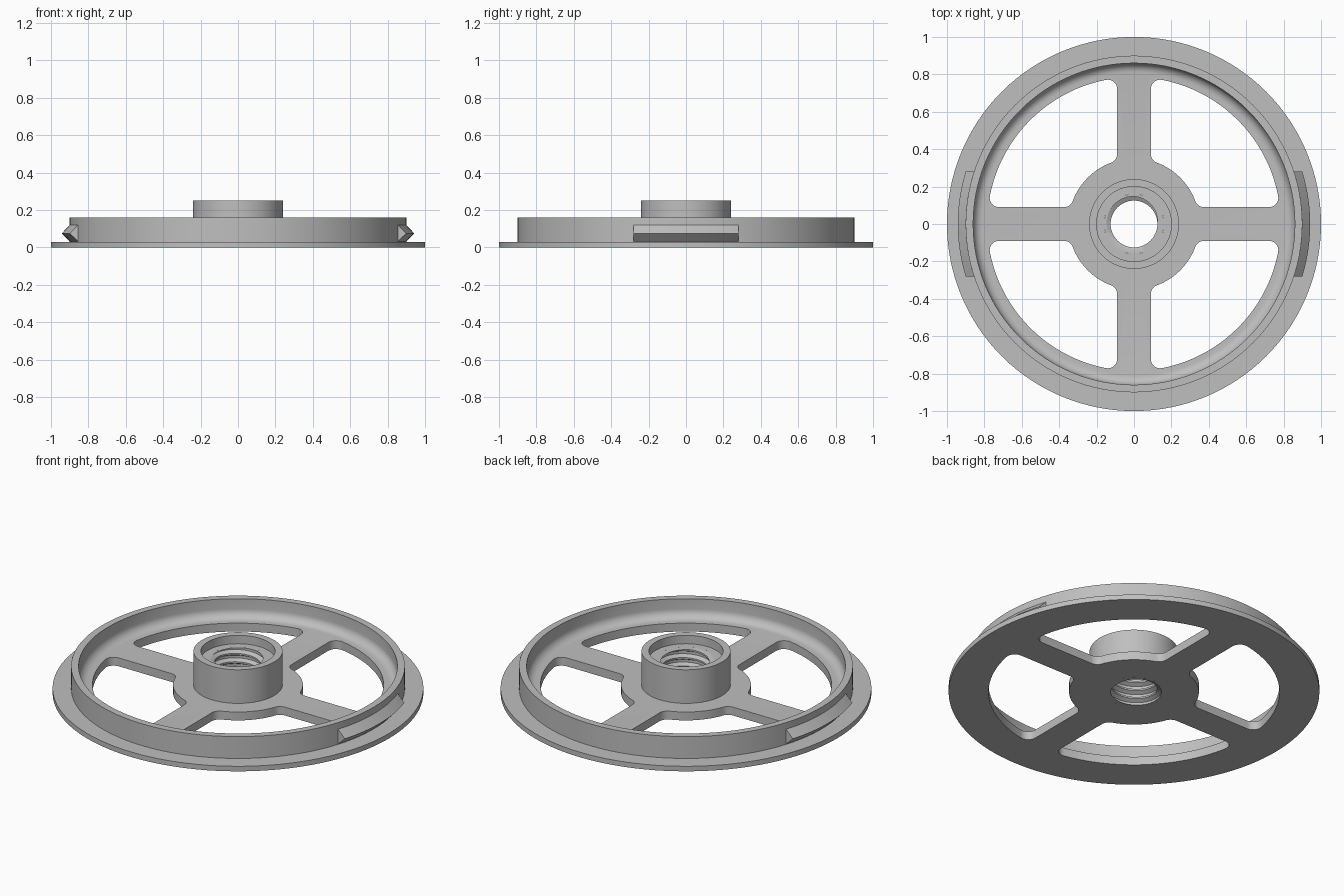
import bpy, bmesh, math
from math import sin, cos, pi, sqrt, atan2

if "Cube" in bpy.data.objects:
    bpy.data.objects.remove(bpy.data.objects["Cube"])

grey = bpy.data.materials.new("mid_grey")
grey.diffuse_color = (0.52, 0.52, 0.52, 1)
grey.use_nodes = True
grey.node_tree.nodes["Principled BSDF"].inputs["Base Color"].default_value = grey.diffuse_color


def make(name, verts, faces, merge=True):
    me = bpy.data.meshes.new(name)
    me.from_pydata(verts, [], faces)
    bm = bmesh.new()
    bm.from_mesh(me)
    if merge:
        bmesh.ops.remove_doubles(bm, verts=bm.verts, dist=1e-5)
    bmesh.ops.recalc_face_normals(bm, faces=bm.faces)
    bm.to_mesh(me)
    bm.free()
    me.materials.append(grey)
    ob = bpy.data.objects.new(name, me)
    bpy.context.collection.objects.link(ob)
    return ob


def select(ob):
    bpy.ops.object.select_all(action='DESELECT')
    ob.select_set(True)
    bpy.context.view_layer.objects.active = ob


def smooth(ob):
    select(ob)
    bpy.ops.object.shade_smooth_by_angle(angle=math.radians(30))


def grid_faces(rows, cols, closed=False):
    """Quads between consecutive rows of points."""
    last = cols if closed else cols - 1
    return [(i * cols + j, i * cols + (j + 1) % cols,
             (i + 1) * cols + (j + 1) % cols, (i + 1) * cols + j)
            for i in range(rows - 1) for j in range(last)]


# Wheel body: turned profile with flange, rim wall, cove, web and hub
BORE, FLOOR, WEB, COVE = 0.16, 0.20, 0.05, 0.05
profile = [(BORE, 0), (1.0, 0), (1.0, 0.03), (0.9, 0.03), (0.9, 0.16), (0.86, 0.16)]
profile += [(0.86 - COVE + COVE * cos(a), WEB + COVE - COVE * sin(a))
            for a in (pi / 2 * k / 8 for k in range(9))]
profile += [(0.24, WEB), (0.24, 0.25), (0.20, 0.25), (0.20, FLOOR), (BORE, FLOOR)]
SEG = 128
verts = [(r * cos(2 * pi * i / SEG), r * sin(2 * pi * i / SEG), z)
         for i in range(SEG + 1) for r, z in profile]
body = make("wheel_body", verts, grid_faces(SEG + 1, len(profile), True))


# Four rounded windows between the spokes
def arc(cx, cy, r, a0, a1, n):
    return [(cx + r * cos(a0 + (a1 - a0) * k / n), cy + r * sin(a0 + (a1 - a0) * k / n))
            for k in range(n + 1)]


W, RI, RO, F = 0.09, 0.35, 0.785, 0.05
cx = W + F
yi, yo = sqrt((RI + F) ** 2 - cx ** 2), sqrt((RO - F) ** 2 - cx ** 2)
ai, ao = atan2(yi, cx), atan2(yo, cx)
half = arc(0, 0, RI, pi / 4, ai, 8)
half += arc(cx, yi, F, ai + pi, pi, 6)[1:]
half += arc(cx, yo, F, pi, ao, 8)
half += arc(0, 0, RO, ao, pi / 4, 14)[1:]
outline = half + [(y, x) for x, y in reversed(half[1:-1])]
n = len(outline)
verts, faces = [], []
for q in range(4):
    c, s = round(cos(q * pi / 2)), round(sin(q * pi / 2))
    o = len(verts)
    for z in (-0.1, 0.3):
        verts += [(x * c - y * s, x * s + y * c, z) for x, y in outline]
    faces += [tuple(range(o, o + n)), tuple(range(o + n, o + 2 * n))]
    faces += [(o + k, o + (k + 1) % n, o + n + (k + 1) % n, o + n + k) for k in range(n)]
cutter = make("window_cutter", verts, faces)
cutter.hide_render = True
cut = body.modifiers.new("windows", 'BOOLEAN')
cut.operation, cut.solver, cut.object = 'DIFFERENCE', 'EXACT', cutter
select(body)
bpy.ops.object.modifier_apply(modifier=cut.name)
bpy.data.objects.remove(cutter)
smooth(body)

# Screw thread lining the hub bore
PITCH, R_MIN, R_MAX, TS = 0.05, 0.125, 0.148, 64
shape = [(0, R_MIN), (0.2, R_MIN), (0.45, R_MAX), (0.75, R_MAX), (1, R_MIN)]


def thread_radius(phase):
    p = phase % 1.0
    for (p0, r0), (p1, r1) in zip(shape, shape[1:]):
        if p <= p1:
            return r0 + (r1 - r0) * (p - p0) / (p1 - p0)


verts, cols = [], 0
for i in range(TS + 1):
    t = i / TS
    col = [(BORE, 0.0)]
    for turn in range(-1, 5):
        for p, _ in shape[:-1]:
            z = min(max(PITCH * (turn + p + t), 0.0), FLOOR)
            col.append((thread_radius(round(z / PITCH - t, 6)), z))
    col.append((BORE, FLOOR))
    cols = len(col)
    verts += [(r * cos(2 * pi * t), r * sin(2 * pi * t), z) for r, z in col]
smooth(make("hub_thread", verts, grid_faces(TS + 1, cols)))

# Pair of wedge-shaped catches on the outside of the rim
section = [(0.88, 0.032), (0.90, 0.032), (0.942, 0.075), (0.90, 0.12), (0.88, 0.12)]
STEPS = 16
for side, name in ((1, "right_catch"), (-1, "left_catch")):
    verts = []
    for i in range(STEPS + 1):
        y = -0.28 + 0.56 * i / STEPS
        verts += [(side * sqrt(r * r - y * y), y, z) for r, z in section]
    m = len(section)
    faces = grid_faces(STEPS + 1, m, True)
    faces += [tuple(range(m)), tuple(range(STEPS * m, STEPS * m + m))]
    smooth(make(name, verts, faces))
